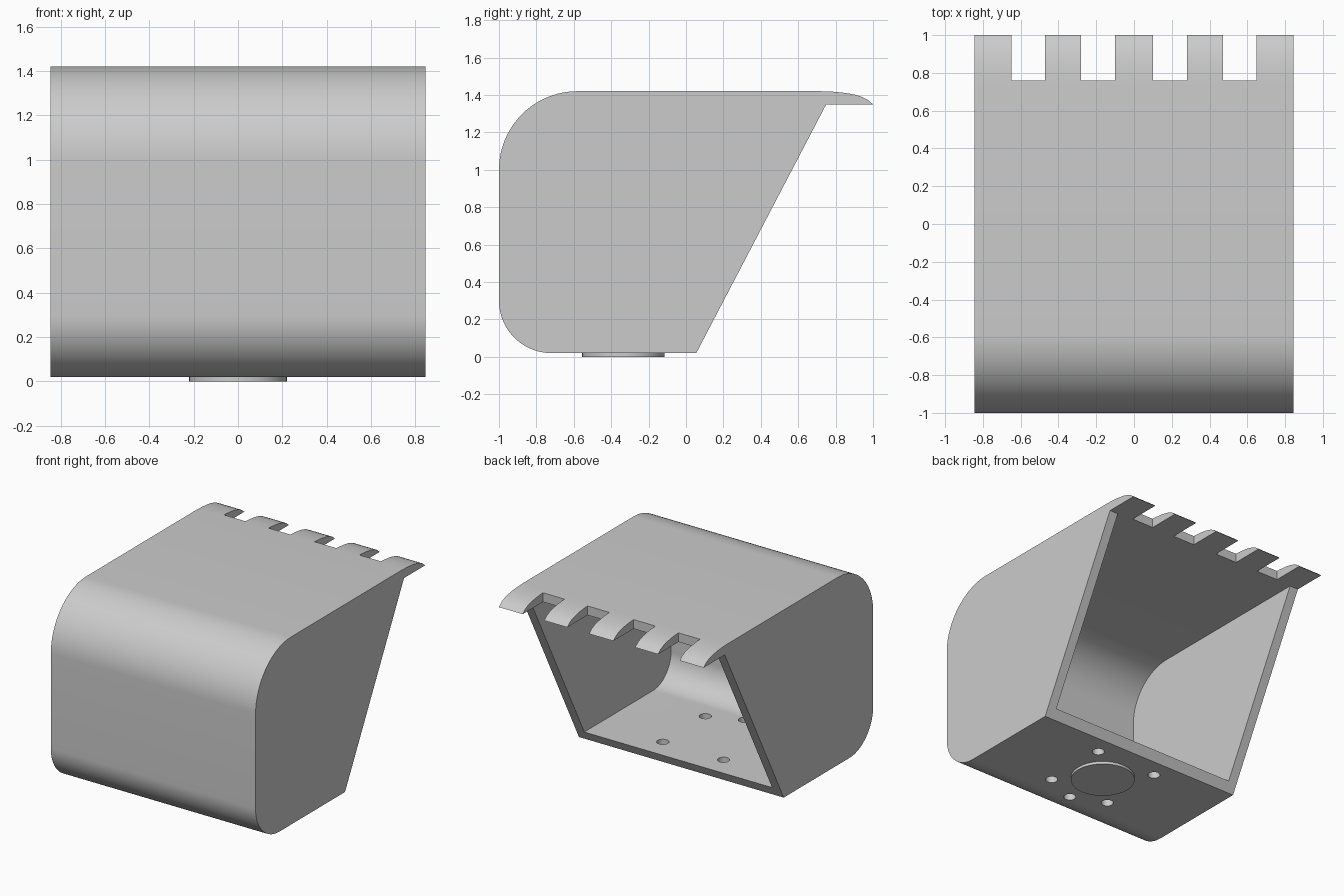
import bpy, bmesh, math

cube = bpy.data.objects.get("Cube")
if cube:
    bpy.data.objects.remove(cube, do_unlink=True)

HALF = 0.845      # half width
WALL = 0.07       # plate thickness
FRONT, FLOOR, ROOF = -1.0, 0.02, 1.42
BOSS_Y = -0.335

steel = bpy.data.materials.new("grey_steel")
steel.use_nodes = True
grey = (0.6, 0.6, 0.6, 1)
steel.diffuse_color = grey
steel.node_tree.nodes["Principled BSDF"].inputs["Base Color"].default_value = grey


def arc(cy, cz, r, start, end, steps=24):
    """Points of a circular arc in the side plane, angles in degrees."""
    angles = [math.radians(start + (end - start) * i / steps) for i in range(steps + 1)]
    return [(cy + r * math.cos(a), cz + r * math.sin(a)) for a in angles]


def rounded_front(inset):
    """Front corners of the bucket, from floor to roof, moved inward by inset."""
    return (arc(-0.72, 0.30, 0.28 - inset, 270, 180)
            + arc(-0.58, 1.0, 0.42 - inset, 180, 90))


def finish(name, bm):
    bmesh.ops.recalc_face_normals(bm, faces=bm.faces)
    mesh = bpy.data.meshes.new(name)
    bm.to_mesh(mesh)
    bm.free()
    mesh.materials.append(steel)
    obj = bpy.data.objects.new(name, mesh)
    bpy.context.collection.objects.link(obj)
    return obj


def prism(name, profile, x0, x1):
    """Extrude a side profile of (y, z) points along x."""
    bm = bmesh.new()
    face = bm.faces.new([bm.verts.new((x0, y, z)) for y, z in profile])
    moved = bmesh.ops.extrude_face_region(bm, geom=[face])["geom"]
    verts = [v for v in moved if isinstance(v, bmesh.types.BMVert)]
    bmesh.ops.translate(bm, verts=verts, vec=(x1 - x0, 0, 0))
    return finish(name, bm)


def cylinder(name, x, y, z0, z1, radius, sides):
    bm = bmesh.new()
    bmesh.ops.create_cone(bm, cap_ends=True, segments=sides, radius1=radius,
                          radius2=radius, depth=z1 - z0)
    bmesh.ops.translate(bm, verts=bm.verts, vec=(x, y, (z0 + z1) / 2))
    return finish(name, bm)


def smooth(obj):
    bpy.ops.object.select_all(action="DESELECT")
    obj.select_set(True)
    bpy.context.view_layer.objects.active = obj
    bpy.ops.object.shade_smooth_by_angle(angle=math.radians(30))


# Bucket body with the curved digging lip
lip = [(0.72, ROOF), (0.79, 1.417), (0.85, 1.411), (0.90, 1.402),
       (0.94, 1.39), (0.97, 1.375), (1.0, 1.35)]
back = [(0.75, 1.35), (0.055, FLOOR)]
bucket = prism("bucket", rounded_front(0) + lip + back, -HALF, HALF)

# Cutters: cavity, gaps between the teeth, bolt holes
mouth = [(0.9, ROOF - WALL), (0.9, FLOOR + WALL)]
cutters = [prism("cavity_cutter", rounded_front(WALL) + mouth, WALL - HALF, HALF - WALL)]

gap = [(0.76, 1.2), (1.2, 1.2), (1.2, 1.6), (0.76, 1.6)]
for side in (-1, 1):
    for inner, outer in ((0.10, 0.28), (0.47, 0.648)):
        cutters.append(prism("tooth_gap_cutter", gap, side * inner, side * outer))

for degrees in (45, 135, 225, 270, 315):
    a = math.radians(degrees)
    cutters.append(cylinder("bolt_hole_cutter", 0.354 * math.cos(a),
                            BOSS_Y + 0.354 * math.sin(a), -0.1, 0.2, 0.042, 24))

for cutter in cutters:
    cut = bucket.modifiers.new("cut", "BOOLEAN")
    cut.operation = "DIFFERENCE"
    cut.solver = "EXACT"
    cut.object = cutter
bpy.context.view_layer.objects.active = bucket
bucket.select_set(True)
for cut in list(bucket.modifiers):
    bpy.ops.object.modifier_apply(modifier=cut.name)
for cutter in cutters:
    bpy.data.objects.remove(cutter, do_unlink=True)
smooth(bucket)

# Round mounting boss under the floor
smooth(cylinder("mounting_boss", 0, BOSS_Y, 0, FLOOR + 0.01, 0.22, 64))
